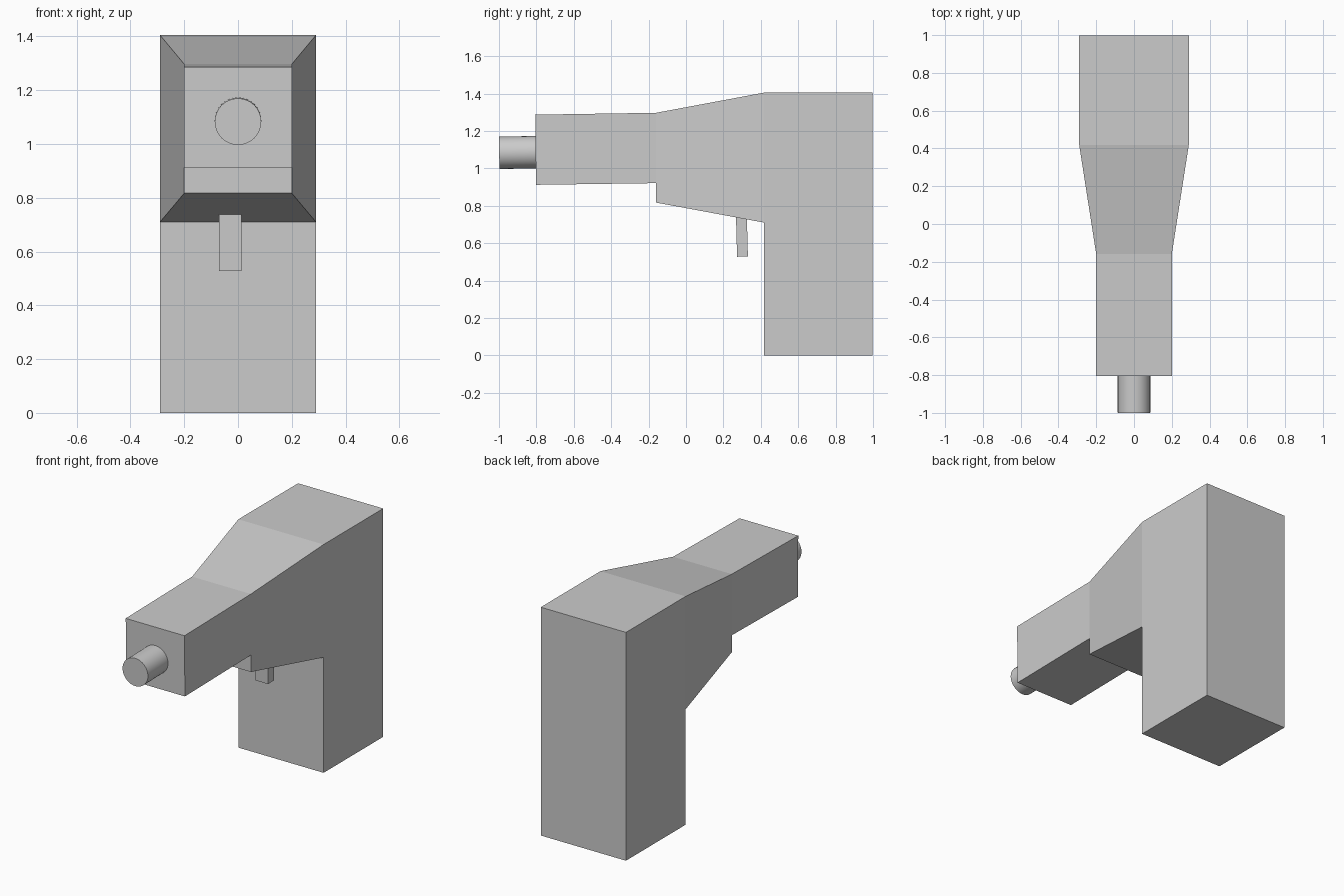
import bpy, bmesh, math
from mathutils import Vector

if "Cube" in bpy.data.objects:
    bpy.data.objects.remove(bpy.data.objects["Cube"])


def front_extrude(bm, face, corners):
    """Extrude a four-sided front face; corners = half width, then (y, z) bottom and top."""
    hw, bottom, top = corners
    mid = face.calc_center_median()
    new = bmesh.ops.extrude_discrete_faces(bm, faces=[face])["faces"][0]
    for v in new.verts:
        y, z = top if v.co.z > mid.z else bottom
        v.co = Vector((math.copysign(hw, v.co.x), y, z))
    return new


def split_front(bm, z, front_y):
    """Cut the mesh at height z and return the front face just above the cut."""
    geom = [f for f in bm.faces if min(v.co.y for v in f.verts) < front_y + 0.01]
    geom += list({e for f in geom for e in f.edges}) + list({v for f in geom for v in f.verts})
    bmesh.ops.bisect_plane(bm, geom=geom, plane_co=(0, 0, z), plane_no=(0, 0, 1))
    return next(f for f in bm.faces
                if all(abs(v.co.y - front_y) < 1e-4 and v.co.z > z - 1e-4 for v in f.verts))


# Body: upright handle, tapered middle and slim barrel in one mesh
bm = bmesh.new()
bmesh.ops.create_cube(bm, size=1)
for v in bm.verts:
    v.co = Vector((v.co.x * 0.58, 0.708 + v.co.y * 0.58, (v.co.z + 0.5) * 1.405))
face = split_front(bm, 0.71, 0.418)
front_extrude(bm, face, (0.2, (-0.16, 0.817), (-0.16, 1.297)))
face = split_front(bm, 0.921, -0.16)
front_extrude(bm, face, (0.2, (-0.802, 0.912), (-0.806, 1.287)))
bmesh.ops.recalc_face_normals(bm, faces=bm.faces)
mesh = bpy.data.meshes.new("body")
bm.to_mesh(mesh)
bm.free()
bpy.context.collection.objects.link(bpy.data.objects.new("body", mesh))

# Nozzle, tipped up very slightly
bpy.ops.mesh.primitive_cylinder_add(vertices=32, radius=0.0865, depth=0.22,
                                    location=(0, -0.889, 1.085),
                                    rotation=(math.radians(91), 0, 0))
bpy.context.object.name = "nozzle"
bpy.ops.object.shade_smooth_by_angle()

# Trigger, set off-centre under the taper
bpy.ops.mesh.primitive_cube_add(size=1, location=(-0.029, 0.299, 0.643),
                                rotation=(math.radians(1.5), 0, 0))
trigger = bpy.context.object
trigger.name = "trigger"
trigger.scale = (0.085, 0.058, 0.23)
